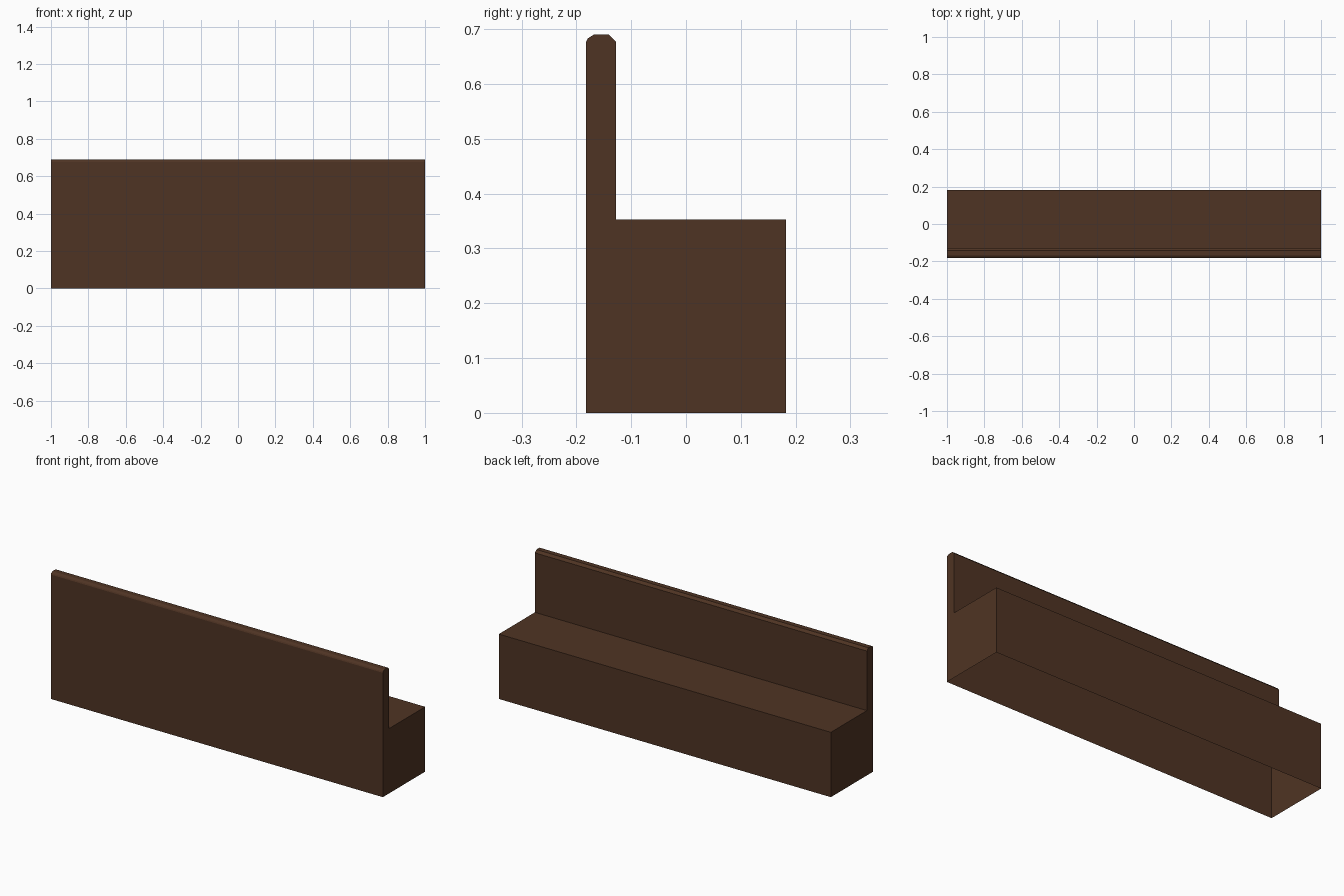
import bpy, bmesh

if "Cube" in bpy.data.objects:
    bpy.data.objects.remove(bpy.data.objects["Cube"])

# Single brown timber colour
wood = bpy.data.materials.new("dark brown wood")
wood.diffuse_color = (0.078, 0.034, 0.017, 1)
wood.use_nodes = True
wood.node_tree.nodes["Principled BSDF"].inputs["Base Color"].default_value = wood.diffuse_color

# Side profile (y, z): open-bottomed ledge with a tall chamfered front panel
profile = [(0.182, 0), (0.182, 0.353), (-0.128, 0.353), (-0.128, 0.677),
           (-0.141, 0.69), (-0.168, 0.69), (-0.179, 0.683), (-0.182, 0.677),
           (-0.182, 0)]

bm = bmesh.new()
left, right = ([bm.verts.new((x, y, z)) for y, z in profile] for x in (-1, 1))

# Long faces, skipping the open underside
for i in range(len(profile) - 1):
    bm.faces.new((left[i], left[i + 1], right[i + 1], right[i]))

# End panels
bm.faces.new(left[::-1])
bm.faces.new(right)
bmesh.ops.recalc_face_normals(bm, faces=bm.faces[:])

mesh = bpy.data.meshes.new("bench_shell")
bm.to_mesh(mesh)
bm.free()
mesh.materials.append(wood)
bench = bpy.data.objects.new("bench_shell", mesh)
bpy.context.collection.objects.link(bench)
